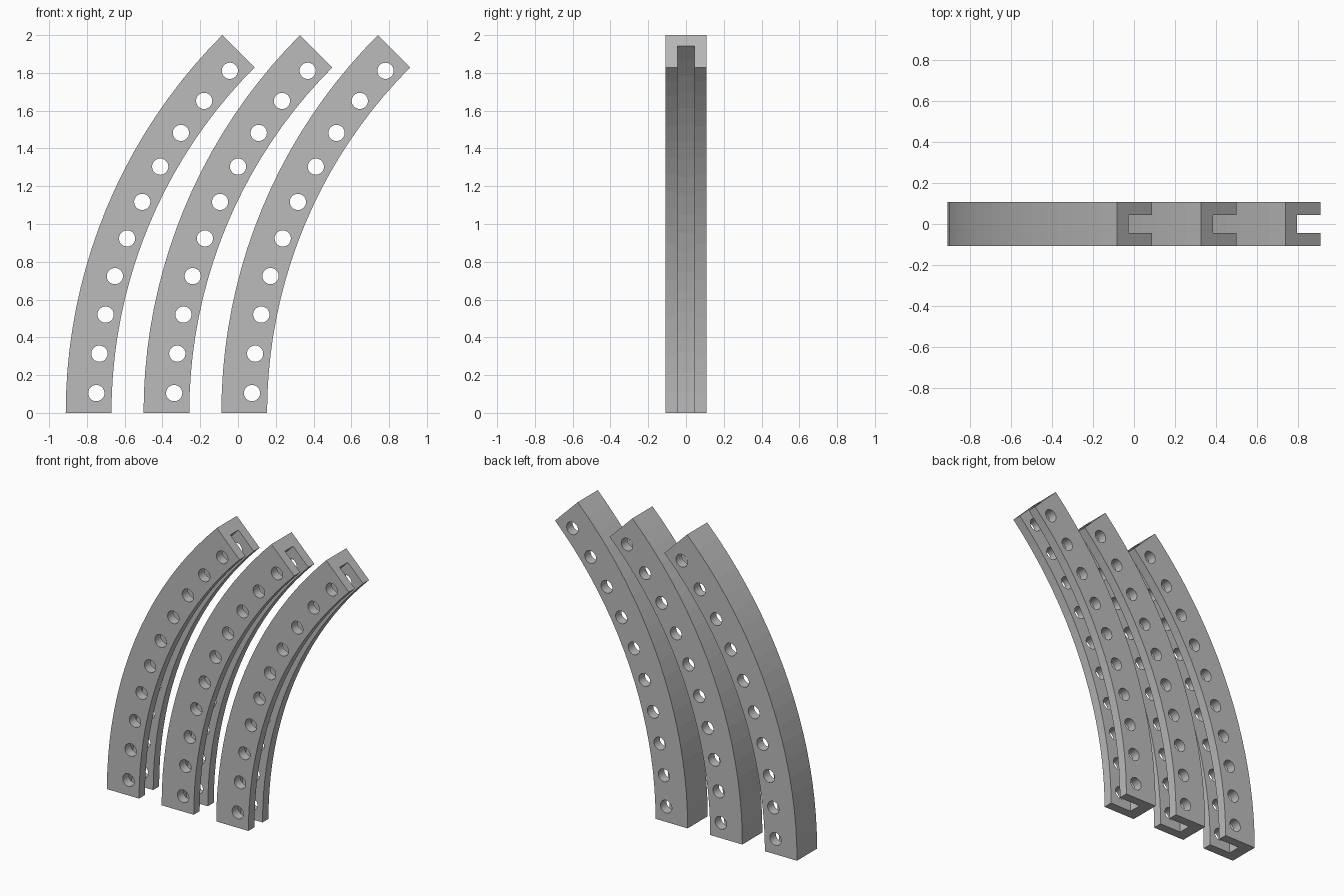
import bpy
import bmesh
from math import sin, cos, radians
from mathutils import Matrix, Vector

if "Cube" in bpy.data.objects:
    bpy.data.objects.remove(bpy.data.objects["Cube"], do_unlink=True)

OUTER, INNER, FLOOR = 2.828, 2.586, 2.748   # radii: back, open side, channel floor
HALF_W, HALF_SLOT = 0.108, 0.044
SWEEP, SEGMENTS = 45, 20
HOLE_TRACK, HOLE_R, HOLES = 2.668, 0.043, 10
CENTRE_X, SPACING = 1.916, 0.412

grey = bpy.data.materials.new("plain grey")
grey.use_nodes = True
colour = (0.5, 0.5, 0.5, 1)
grey.diffuse_color = colour
grey.node_tree.nodes["Principled BSDF"].inputs["Base Color"].default_value = colour


def on_arc(radius, y, degrees):
    a = radians(degrees)
    return Vector((-radius * cos(a), y, radius * sin(a)))


def make_object(name, bm):
    bmesh.ops.recalc_face_normals(bm, faces=bm.faces)
    mesh = bpy.data.meshes.new(name)
    bm.to_mesh(mesh)
    bm.free()
    mesh.materials.append(grey)
    obj = bpy.data.objects.new(name, mesh)
    bpy.context.collection.objects.link(obj)
    return obj


# Channel section swept along the arc
half = [(OUTER, HALF_W), (INNER, HALF_W), (INNER, HALF_SLOT), (FLOOR, HALF_SLOT)]
section = half + [(r, -y) for r, y in reversed(half)]
bm = bmesh.new()
rings = [[bm.verts.new(on_arc(r, y, SWEEP * i / SEGMENTS)) for r, y in section]
         for i in range(SEGMENTS + 1)]
for a, b in zip(rings, rings[1:]):
    for j in range(len(section)):
        k = (j + 1) % len(section)
        bm.faces.new((a[j], a[k], b[k], b[j]))
bm.faces.new(rings[0])
bm.faces.new(rings[-1])
rail = make_object("curved_rail_1", bm)

# Row of round holes through both flanges
bm = bmesh.new()
for i in range(HOLES):
    place = Matrix.Translation(on_arc(HOLE_TRACK, 0, SWEEP * (i + 0.5) / HOLES))
    bmesh.ops.create_cone(bm, cap_ends=True, segments=32, radius1=HOLE_R, radius2=HOLE_R,
                          depth=4 * HALF_W, matrix=place @ Matrix.Rotation(radians(90), 4, "X"))
drill = make_object("hole_cutter", bm)
drill.hide_render = True

cut = rail.modifiers.new("holes", "BOOLEAN")
cut.operation = "DIFFERENCE"
cut.solver = "EXACT"
cut.object = drill
bpy.context.view_layer.update()
drilled = bpy.data.meshes.new_from_object(rail.evaluated_get(bpy.context.evaluated_depsgraph_get()))
rail.modifiers.clear()
rail.data = drilled
bpy.data.objects.remove(drill, do_unlink=True)

# Three identical rails side by side
rail.location.x = CENTRE_X
for n in (1, 2):
    copy = rail.copy()
    copy.data = drilled.copy()
    copy.name = f"curved_rail_{n + 1}"
    copy.location.x = CENTRE_X + n * SPACING
    bpy.context.collection.objects.link(copy)
